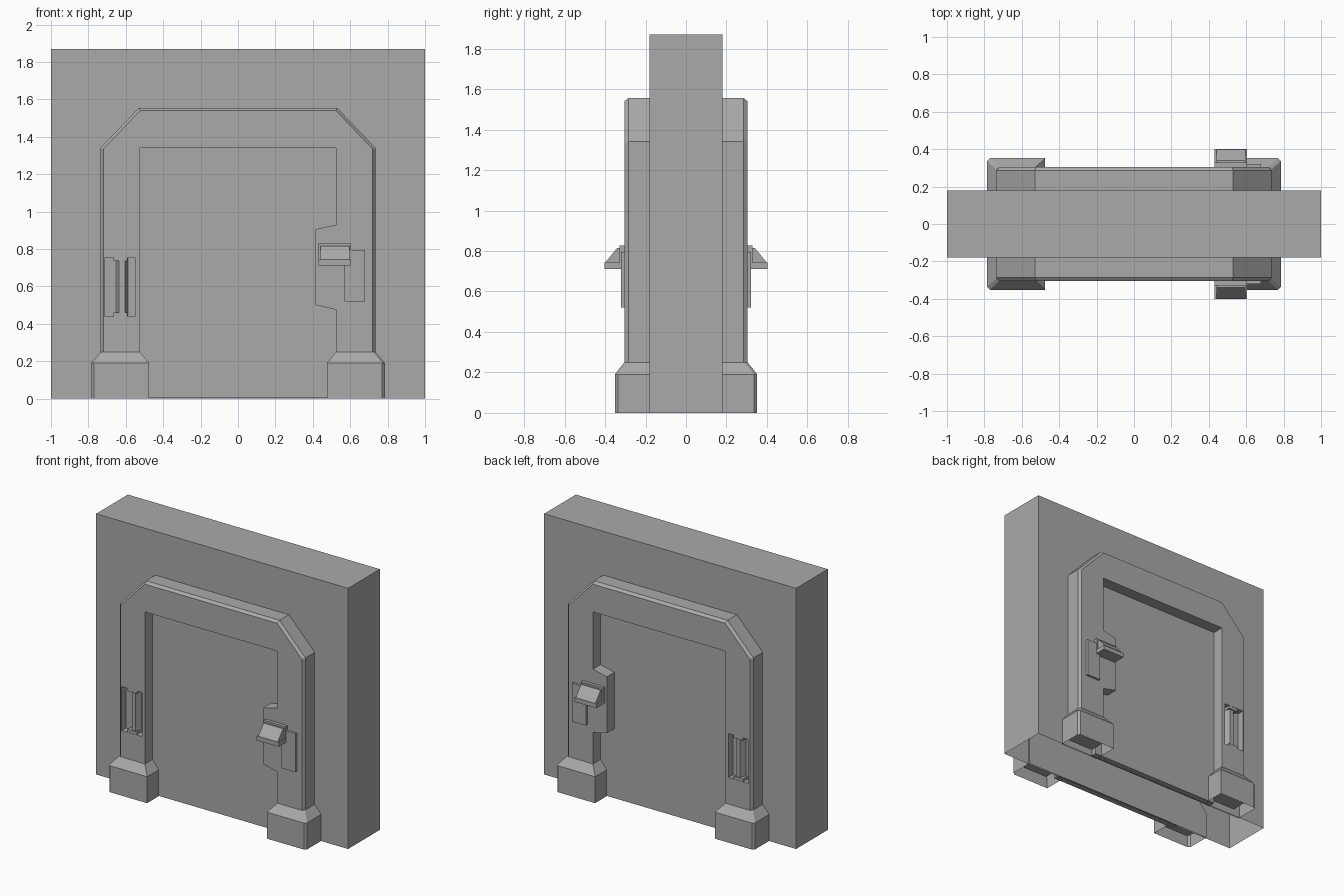
import bpy, bmesh

cube = bpy.data.objects.get("Cube")
if cube:
    bpy.data.objects.remove(cube, do_unlink=True)

grey = bpy.data.materials.new("concrete_grey")
grey.use_nodes = True
GREY = (0.4, 0.4, 0.4, 1)
grey.diffuse_color = GREY
grey.node_tree.nodes["Principled BSDF"].inputs["Base Color"].default_value = GREY


def loft(name, rings, caps=(True, True), mirror=(False, True)):
    """Skin a stack of matching rings, with optional end caps and mirroring in x and y."""
    bm = bmesh.new()
    loops = [[bm.verts.new(p) for p in ring] for ring in rings]
    n = len(rings[0])
    for a, b in zip(loops, loops[1:]):
        for i in range(n):
            j = (i + 1) % n
            bm.faces.new((a[i], a[j], b[j], b[i]))
    if caps[0]:
        bm.faces.new(loops[0])
    if caps[1]:
        bm.faces.new(loops[-1])
    bmesh.ops.recalc_face_normals(bm, faces=bm.faces)
    mesh = bpy.data.meshes.new(name)
    bm.to_mesh(mesh)
    bm.free()
    mesh.materials.append(grey)
    ob = bpy.data.objects.new(name, mesh)
    bpy.context.collection.objects.link(ob)
    if any(mirror):
        mod = ob.modifiers.new("both_sides", 'MIRROR')
        mod.use_axis = (mirror[0], mirror[1], False)
        mod.use_mirror_merge = False
    return ob


def at_y(points, y):
    return [(x, y, z) for x, z in points]


def at_z(points, z):
    return [(x, y, z) for x, y in points]


def rect(a0, a1, b0, b1):
    return [(a0, b0), (a1, b0), (a1, b1), (a0, b1)]


def box(name, x0, x1, y0, y1, z0, z1):
    return loft(name, [at_y(rect(x0, x1, z0, z1), y) for y in (y0, y1)])


WALL, FACE = -0.18, -0.305
INNER, LINTEL = 0.525, 1.34

# Wall slab, open underneath
loft("wall", [at_z(rect(-1, 1, WALL, -WALL), z) for z in (0, 1.87)],
     caps=(False, True), mirror=(False, False))

# Door leaf standing slightly proud of the wall
box("door_panel", -INNER, INNER, WALL + 0.01, -0.22, 0.002, LINTEL)


# Door frame with chamfered outer edge and lock bulge on one jamb
def frame_outline(d):
    k = 0.41 * d
    right = [(0.735 - d, 0.05), (0.735 - d, 1.34 - k), (0.53 - k, 1.555 - d)]
    left = [(-x, z) for x, z in reversed(right)]
    bulge = [(INNER, 0.93), (0.415, 0.905), (0.415, 0.5), (INNER, 0.475)]
    return (right + left + [(-INNER, 0.05), (-INNER, LINTEL), (INNER, LINTEL)]
            + bulge + [(INNER, 0.05)])


frame = loft("door_frame", [at_y(frame_outline(0), WALL + 0.01),
                            at_y(frame_outline(0), FACE + 0.02),
                            at_y(frame_outline(0.015), FACE)])

# Recess in the other jamb
cutter = loft("recess_cutter", [at_y(rect(-0.71, -0.55, 0.44, 0.755), y)
                                for y in (FACE - 0.05, FACE + 0.05)], mirror=(False, False))
cutter.hide_render = True
cutter.hide_viewport = True
cut = frame.modifiers.new("recess", 'BOOLEAN')
cut.operation = 'DIFFERENCE'
cut.solver = 'EXACT'
cut.object = cutter
frame.modifiers.move(1, 0)

# Upright grip in the recess, with a bracket at each end
loft("recess_grip", [at_z([(-0.655, -0.25), (-0.635, -0.295), (-0.605, -0.295),
                           (-0.585, -0.25)], z) for z in (0.445, 0.75)])
for name, z in (("lower_bracket", 0.44), ("upper_bracket", 0.735)):
    box(name, -0.665, -0.59, -0.25, FACE + 0.002, z, z + 0.02)


# Flared feet with sloping tops, open underneath
def foot_outline(x0, x1, y, c):
    return [(x0, WALL + 0.01), (x0, y), (x1 - c, y), (x1, y + c), (x1, WALL + 0.01)]


loft("frame_foot", [at_z(foot_outline(0.475, 0.785, -0.352, 0.015), 0),
                    at_z(foot_outline(0.475, 0.785, -0.352, 0.015), 0.19),
                    at_z(foot_outline(INNER, 0.735, FACE, 0.015), 0.25)],
     caps=(False, True), mirror=(True, True))

# Lock plate and hooded handle
box("lock_plate", 0.57, 0.68, FACE + 0.01, -0.322, 0.52, 0.795)
box("handle_base", 0.43, 0.605, FACE + 0.01, -0.328, 0.715, 0.828)
hood = [(-0.32, 0.815), (-0.34, 0.815), (-0.4, 0.742), (-0.32, 0.742)]
loft("handle_hood", [[(x, y, z) for y, z in hood] for x in (0.44, 0.595)])
box("handle_lip", 0.43, 0.605, -0.32, -0.402, 0.712, 0.743)
